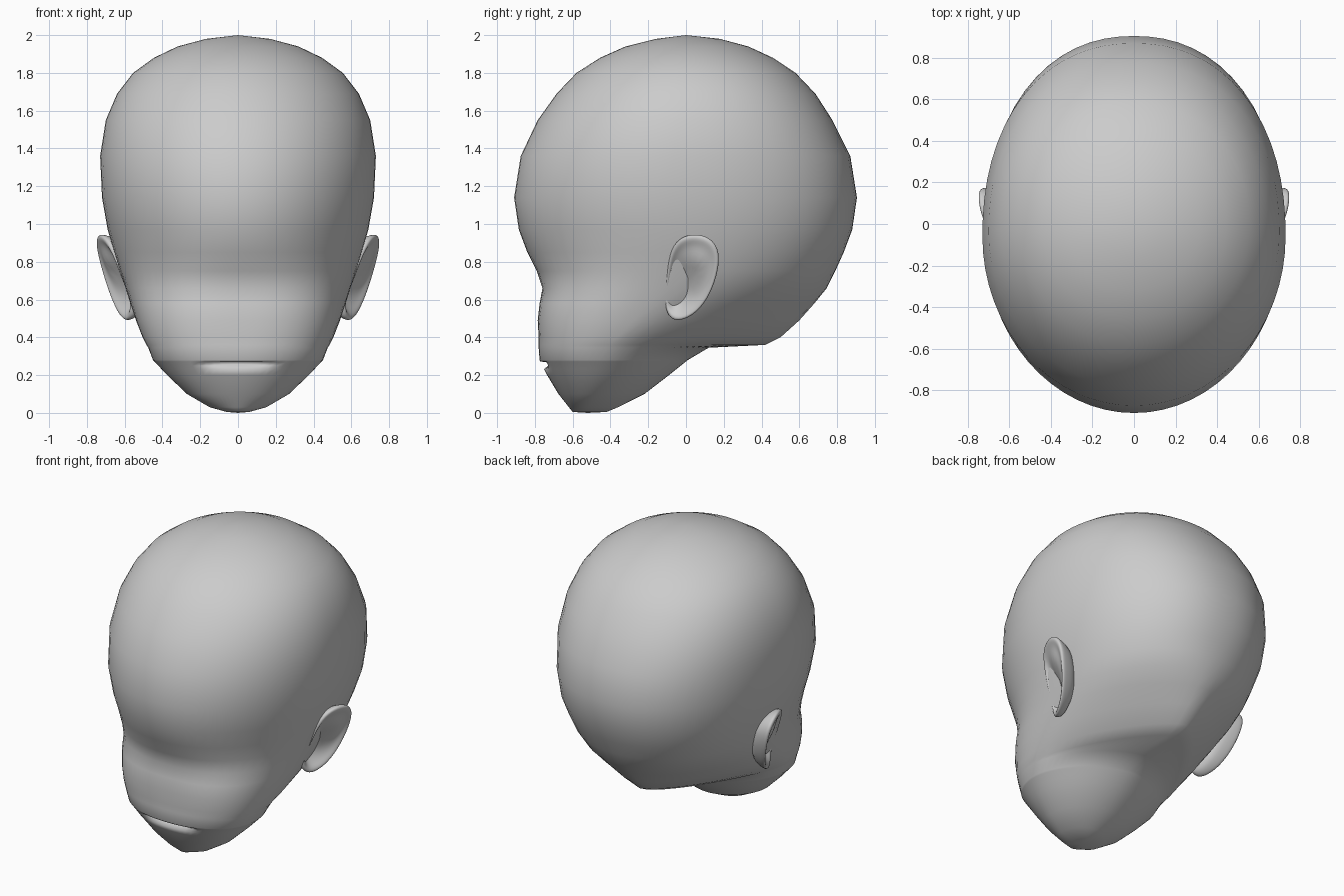
import bpy, bmesh, math

if "Cube" in bpy.data.objects:
    bpy.data.objects.remove(bpy.data.objects["Cube"])

skin = bpy.data.materials.new("plain_grey")
skin.diffuse_color = (0.6, 0.6, 0.6, 1)
skin.use_nodes = True
skin.node_tree.nodes["Principled BSDF"].inputs["Base Color"].default_value = skin.diffuse_color

# z, front y, back y, y of widest point, half width, back roundness
SECTIONS = [
    (0.005, -0.60, -0.42, -0.52, 0.06, 2.0),
    (0.03, -0.62, -0.36, -0.52, 0.15, 2.0),
    (0.10, -0.675, -0.22, -0.48, 0.27, 1.9),
    (0.20, -0.735, -0.09, -0.45, 0.375, 1.8),
    (0.28, -0.775, 0.01, -0.42, 0.45, 1.7),
    (0.345, -0.78, 0.12, -0.38, 0.475, 1.6),
    (0.36, -0.78, 0.42, -0.36, 0.485, 1.3),
    (0.40, -0.78, 0.50, -0.32, 0.505, 1.4),
    (0.49, -0.785, 0.60, -0.22, 0.54, 1.55),
    (0.58, -0.775, 0.68, -0.14, 0.57, 1.75),
    (0.66, -0.76, 0.745, -0.08, 0.595, 1.95),
    (0.75, -0.79, 0.79, -0.05, 0.625, 2.1),
    (0.85, -0.84, 0.835, -0.04, 0.655, 2.15),
    (0.97, -0.885, 0.88, -0.05, 0.69, 2.2),
    (1.14, -0.91, 0.905, -0.07, 0.72, 2.2),
    (1.36, -0.875, 0.87, -0.06, 0.73, 2.2),
    (1.55, -0.785, 0.775, -0.04, 0.70, 2.2),
    (1.69, -0.685, 0.685, -0.02, 0.64, 2.15),
    (1.80, -0.58, 0.58, 0.0, 0.555, 2.1),
    (1.88, -0.455, 0.46, 0.0, 0.445, 2.0),
    (1.94, -0.32, 0.33, 0.0, 0.32, 2.0),
    (1.98, -0.16, 0.18, 0.0, 0.17, 2.0),
]


def section(z):
    for a, b in zip(SECTIONS, SECTIONS[1:]):
        if a[0] <= z <= b[0]:
            t = (z - a[0]) / (b[0] - a[0])
            return [p + (q - p) * t for p, q in zip(a, b)]


def finish(name, bm):
    bmesh.ops.recalc_face_normals(bm, faces=bm.faces)
    for f in bm.faces:
        f.smooth = True
    me = bpy.data.meshes.new(name)
    bm.to_mesh(me)
    bm.free()
    me.materials.append(skin)
    ob = bpy.data.objects.new(name, me)
    bpy.context.collection.objects.link(ob)
    return ob


def bridge(bm, a, b):
    n = len(a)
    for i in range(n):
        bm.faces.new((a[i], a[(i + 1) % n], b[(i + 1) % n], b[i]))


# Head: stacked egg-shaped rings, with the mouth slit pushed in at the front
MOUTH = {0.272: 0.0, 0.266: 0.05, 0.250: 0.03, 0.232: 0.0}
SEG = 64
bm = bmesh.new()
rings = []
for z in sorted([s[0] for s in SECTIONS] + list(MOUTH)):
    _, front, back, mid, width, p_back = section(z)
    # the face is squarer than the skull
    p_front = 2 + 0.6 * math.exp(-((z - 0.5) / 0.25) ** 2)
    ring = []
    for i in range(SEG):
        a = 2 * math.pi * i / SEG
        c, s = math.cos(a), math.sin(a)
        p = p_front if s < 0 else p_back
        r = (abs(c) ** p + abs(s) ** p) ** (-1 / p)
        x = width * r * c
        y = mid + r * s * ((mid - front) if s < 0 else (back - mid))
        if s < 0 and abs(x) < 0.19:
            y += MOUTH.get(z, 0) * math.sqrt(1 - (x / 0.19) ** 2)
        ring.append(bm.verts.new((x, y, z)))
    rings.append(ring)
for a, b in zip(rings, rings[1:]):
    bridge(bm, a, b)
for ring, pole in ((rings[0], (0, -0.52, 0)), (rings[-1], (0, 0, 2))):
    tip = bm.verts.new(pole)
    for i in range(SEG):
        bm.faces.new((ring[i], ring[(i + 1) % SEG], tip))
finish("head", bm)

# Ears: flaps hinged at the front edge, dished outside, rooted in the head
EAR = [(-0.09, 0.84), (-0.105, 0.70), (-0.115, 0.58), (-0.09, 0.50), (-0.03, 0.485),
       (0.06, 0.53), (0.13, 0.63), (0.17, 0.75), (0.178, 0.85), (0.14, 0.92),
       (0.06, 0.95), (-0.04, 0.93)]


def ear_ring(bm, side, scale, shift):
    ring = []
    for y, z in EAR:
        t = max(0, min(1, (y + 0.115) / 0.285))
        x = 0.43 + 0.235 * z + 0.115 * math.sqrt(t) + shift(t)
        ring.append(bm.verts.new((side * x, 0.02 + (y - 0.02) * scale,
                                  0.72 + (z - 0.72) * scale)))
    return ring


for side, name in ((-1, "left_ear"), (1, "right_ear")):
    bm = bmesh.new()
    loops = [ear_ring(bm, side, k, f) for k, f in (
        (0.35, lambda t: -0.045), (0.72, lambda t: -0.03), (0.9, lambda t: 0.0),
        (1.02, lambda t: -0.005), (1.0, lambda t: -0.04), (0.8, lambda t: -0.07 - 0.1 * t))]
    for a, b in zip(loops, loops[1:]):
        bridge(bm, a, b)
    bm.faces.new(loops[0])
    bm.faces.new(loops[-1])
    ob = finish(name, bm)
    ob.modifiers.new("soften", "SUBSURF").levels = 2
    ob.modifiers["soften"].render_levels = 2
